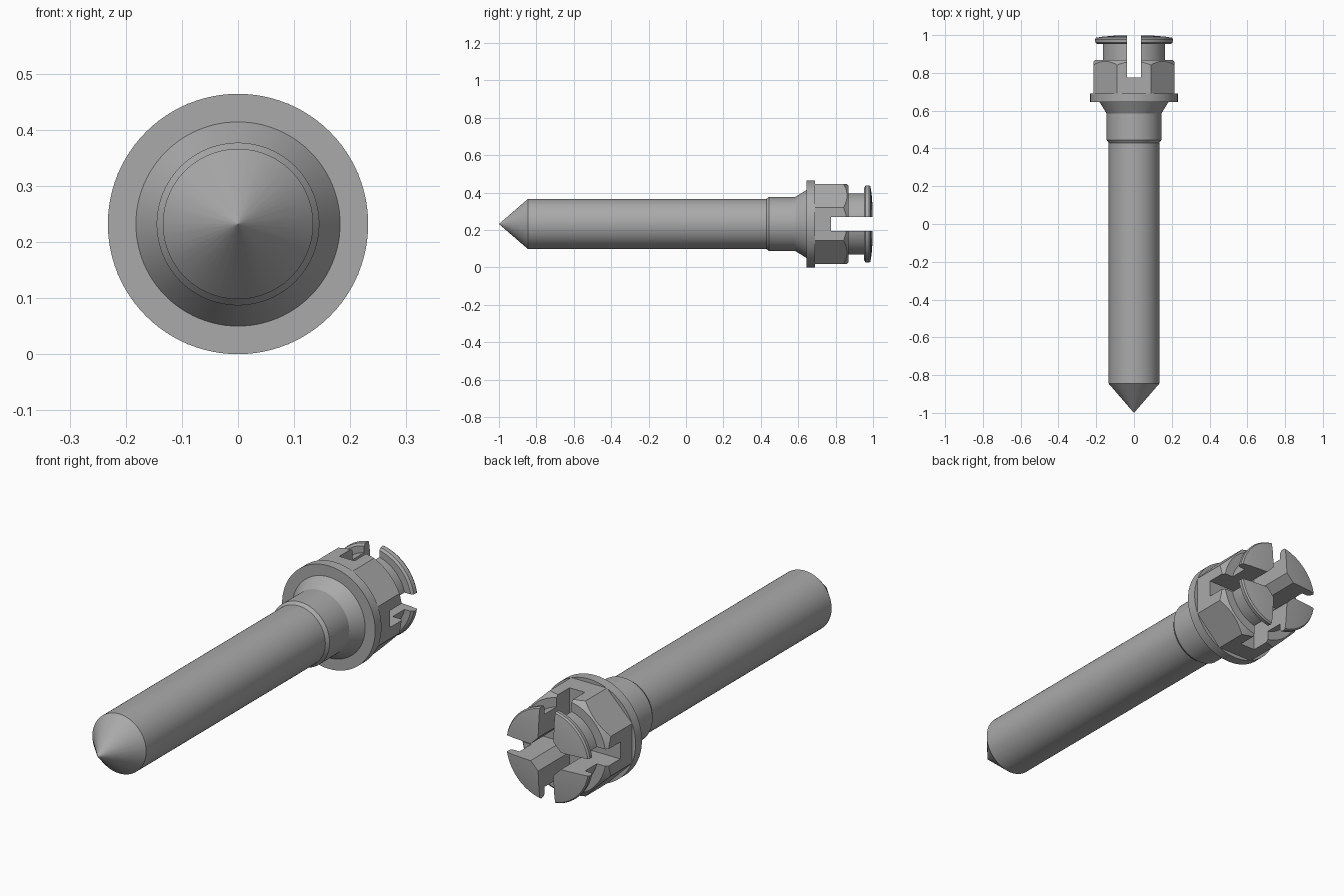
import bpy, bmesh, math
from mathutils import Matrix, Vector

if "Cube" in bpy.data.objects:
    bpy.data.objects.remove(bpy.data.objects["Cube"])

ZC = 0.232  # height of the bolt axis (runs along y)

steel = bpy.data.materials.new("plain grey metal")
steel.diffuse_color = (0.4, 0.4, 0.4, 1)
steel.use_nodes = True
steel.node_tree.nodes["Principled BSDF"].inputs["Base Color"].default_value = steel.diffuse_color


def make_object(name, bm):
    bmesh.ops.remove_doubles(bm, verts=bm.verts, dist=1e-5)
    bmesh.ops.recalc_face_normals(bm, faces=bm.faces)
    me = bpy.data.meshes.new(name)
    bm.to_mesh(me)
    bm.free()
    me.materials.append(steel)
    ob = bpy.data.objects.new(name, me)
    bpy.context.collection.objects.link(ob)
    return ob


def lathe(name, profile, sides=96, turn=0.0):
    """Closed solid from (y, radius) pairs turned about the bolt axis."""
    bm = bmesh.new()
    rings = []
    for y, r in profile:
        ring = []
        for i in range(sides):
            a = turn + 2 * math.pi * i / sides
            ring.append(bm.verts.new((r * math.cos(a), y, ZC + r * math.sin(a))))
        rings.append(ring)
    for a, b in zip(rings, rings[1:]):
        for i in range(sides):
            j = (i + 1) % sides
            bm.faces.new((a[i], a[j], b[j], b[i]))
    bm.faces.new(rings[0])
    bm.faces.new(rings[-1])
    bmesh.ops.dissolve_degenerate(bm, dist=1e-6, edges=bm.edges)
    return make_object(name, bm)


def box(name, centre, size):
    bm = bmesh.new()
    bmesh.ops.create_cube(bm, size=1, matrix=Matrix.Translation(Vector(centre)) @ Matrix.Diagonal((*size, 1)))
    return make_object(name, bm)


def cut(ob, tool, operation="DIFFERENCE"):
    mod = ob.modifiers.new("cut", "BOOLEAN")
    mod.operation = operation
    mod.solver = "EXACT"
    mod.object = tool
    bpy.context.view_layer.objects.active = ob
    bpy.ops.object.modifier_apply(modifier=mod.name)


# Pointed shaft with collar and flared shoulder
shaft = lathe("shaft", [(-1, 0.0001), (-0.845, 0.134), (0.43, 0.134), (0.445, 0.145),
                        (0.585, 0.145), (0.645, 0.182), (0.66, 0.182)])

# Round flange
flange = lathe("flange", [(0.645, 0.232), (0.69, 0.232)])

# Eight-sided nut with turned chamfer on its outer end
apothem = 0.215
nut = lathe("nut", [(0.69, apothem / math.cos(math.pi / 8)), (0.868, apothem / math.cos(math.pi / 8))],
            sides=8, turn=math.pi / 8)
chamfer = lathe("chamfer_helper", [(0.6, 0.26), (0.812, 0.26), (0.872, 0.205)])
cut(nut, chamfer, "INTERSECT")

# Neck and domed cap
cap = lathe("neck_and_cap", [(0.868, 0.168), (0.952, 0.168), (0.952, 0.198), (0.96, 0.208),
                             (0.978, 0.21), (0.986, 0.205), (0.992, 0.17), (0.997, 0.11),
                             (0.9995, 0.05), (1.0, 0.001)])

# Crossed slots and a square relief in the middle
cutters = [box("slot_x_helper", (0, 0.975, ZC), (0.6, 0.4, 0.076)),
           box("slot_z_helper", (0, 0.975, ZC), (0.076, 0.4, 0.6)),
           lathe("middle_helper", [(0.775, 0.08 * math.sqrt(2)), (1.2, 0.08 * math.sqrt(2))], sides=4)]
for part in (nut, cap):
    for tool in cutters:
        cut(part, tool)

for helper in cutters + [chamfer]:
    bpy.data.objects.remove(helper, do_unlink=True)

# Smooth the turned surfaces, keep edges sharp
bpy.ops.object.select_all(action="DESELECT")
for ob in (shaft, flange, nut, cap):
    ob.select_set(True)
bpy.context.view_layer.objects.active = shaft
bpy.ops.object.shade_smooth_by_angle(angle=math.radians(22))
